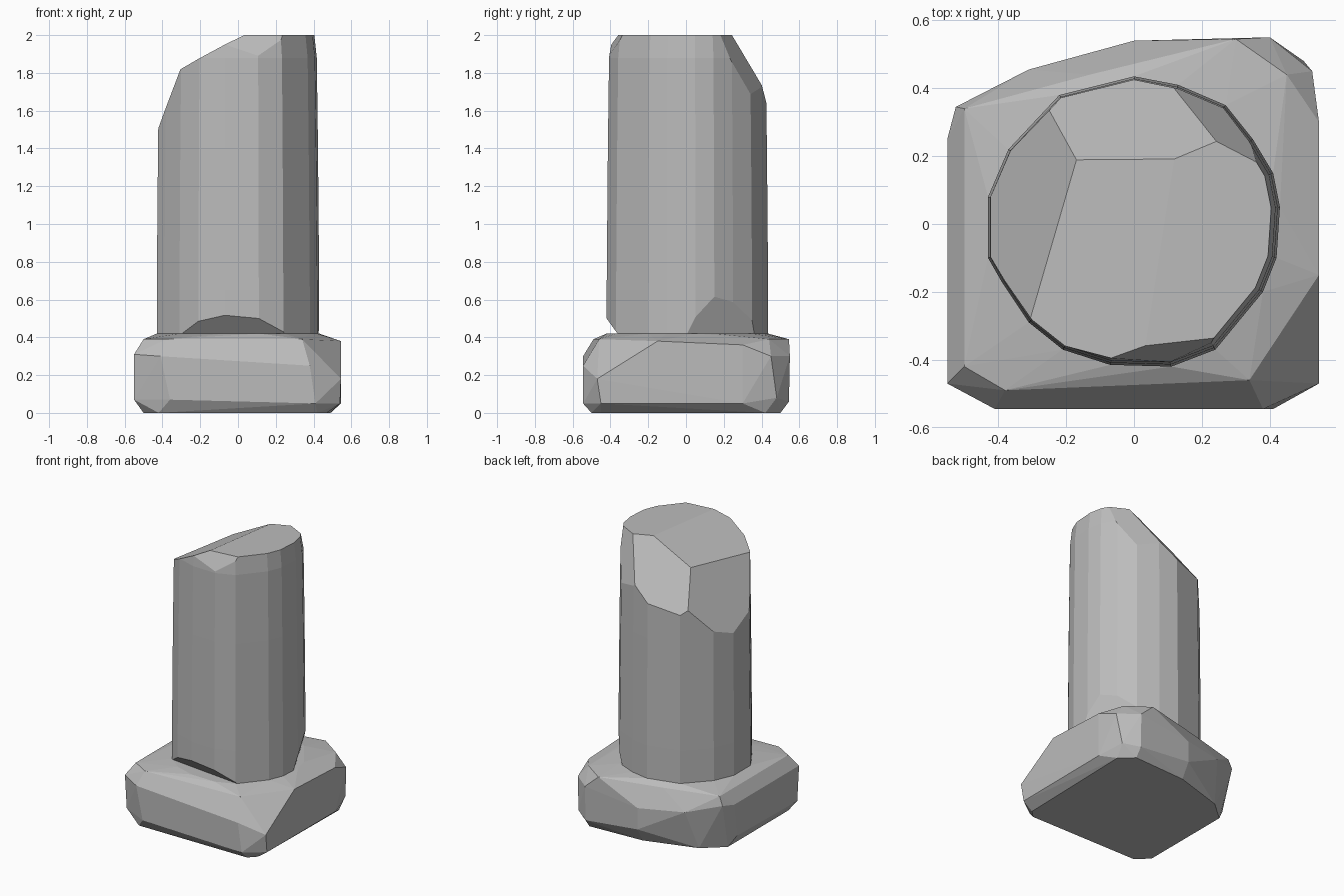
import bpy
import bmesh
from mathutils import Vector

cube = bpy.data.objects.get("Cube")
if cube:
    bpy.data.objects.remove(cube, do_unlink=True)

GREY = (0.5, 0.5, 0.5, 1)
stone = bpy.data.materials.new("grey stone")
stone.use_nodes = True
stone.diffuse_color = GREY
stone.node_tree.nodes["Principled BSDF"].inputs["Base Color"].default_value = GREY


def finish(bm, name):
    """Turn a bmesh into a flat shaded stone object."""
    bmesh.ops.recalc_face_normals(bm, faces=bm.faces)
    mesh = bpy.data.meshes.new(name)
    bm.to_mesh(mesh)
    bm.free()
    mesh.materials.append(stone)
    obj = bpy.data.objects.new(name, mesh)
    bpy.context.collection.objects.link(obj)
    return obj


def chip(bm, a, b, c, inside=(0, 0, 1)):
    """Break off everything beyond the plane through three points."""
    a, b, c = Vector(a), Vector(b), Vector(c)
    normal = (b - a).cross(c - a).normalized()
    if normal.dot(Vector(inside) - a) > 0:
        normal.negate()
    bmesh.ops.bisect_plane(bm, geom=bm.verts[:] + bm.edges[:] + bm.faces[:],
                           plane_co=a, plane_no=normal, clear_outer=True)
    rim = [e for e in bm.edges if e.is_boundary]
    if rim:
        bmesh.ops.holes_fill(bm, edges=rim, sides=0)


# Column outline, counter-clockwise from the left side
outline = [(.43, .05), (.41, .15), (.35, .25), (.27, .35), (.13, .41), (0, .435),
           (-.22, .38), (-.37, .22), (-.43, .08), (-.43, -.1), (-.39, -.17),
           (-.31, -.29), (-.21, -.37), (-.07, -.415), (.11, -.42), (.24, -.37),
           (.38, -.2), (.42, -.1)]

# Column shaft: convex skin over scaled outlines
bm = bmesh.new()
for z, scale in ((.36, 1), (.65, 1), (1.4, .985), (1.88, .97), (2, .94)):
    for x, y in outline:
        bm.verts.new((x * scale, y * scale, z))
hull = bmesh.ops.convex_hull(bm, input=bm.verts)
bmesh.ops.delete(bm, geom=list({g for g in hull["geom_interior"] + hull["geom_unused"]
                               if isinstance(g, bmesh.types.BMVert)}), context="VERTS")

# Broken crown
chip(bm, (.03, -.38, 2), (.12, .2, 2), (-.3, -.26, 1.82))
chip(bm, (-.17, .19, 1.85), (-.3, -.26, 1.82), (-.4, 0, 1.5))
chip(bm, (.12, .2, 1.99), (-.17, .19, 1.85), (.11, .41, 1.72))
chip(bm, (.23, .25, 2), (.11, .41, 1.72), (.36, .2, 1.95))
chip(bm, (.02, -.36, 2), (.12, -.4, 1.9), (.2, -.34, 2))
# Chips at the foot
chip(bm, (-.3, -.3, .42), (.11, -.42, .5), (.23, -.36, .42))
chip(bm, (.42, .02, .42), (.41, .13, .58), (.26, .33, .42))
finish(bm, "broken_column")

# Base block: convex skin over rough corners
corners = [
    # underside
    (-.42, -.5, 0), (.42, -.5, 0), (.47, -.45, 0), (.49, .42, 0), (.4, .5, 0),
    (0, .48, 0), (-.36, .37, 0), (-.5, .25, 0), (-.5, -.42, 0),
    # lower rim
    (-.36, -.545, .07), (.41, -.545, .05), (.54, -.45, .05), (.545, .3, .05),
    (.5, .48, .08), (.4, .545, .06), (0, .54, .1), (-.55, -.45, .07), (-.55, .22, .08),
    # upper rim
    (-.41, -.545, .3), (.38, -.545, .25), (.545, -.47, .18), (.545, .3, .36),
    (.525, .45, .3), (.4, .55, .3), (0, .54, .25), (-.31, .455, .27),
    (-.55, -.47, .31), (-.55, .25, .31), (-.525, .345, .33),
    # top edge
    (-.38, -.49, .39), (.34, -.46, .39), (.545, -.15, .38), (.45, .44, .39),
    (.3, .545, .39), (-.13, .44, .39), (-.5, .34, .39), (-.5, -.42, .39)]
bm = bmesh.new()
for corner in corners:
    bm.verts.new(corner)
for x, y in outline:
    bm.verts.new((x, y, .42))
hull = bmesh.ops.convex_hull(bm, input=bm.verts)
bmesh.ops.delete(bm, geom=list({g for g in hull["geom_interior"] + hull["geom_unused"]
                               if isinstance(g, bmesh.types.BMVert)}), context="VERTS")
bmesh.ops.dissolve_limit(bm, angle_limit=.03, verts=bm.verts, edges=bm.edges)
finish(bm, "base_block")
